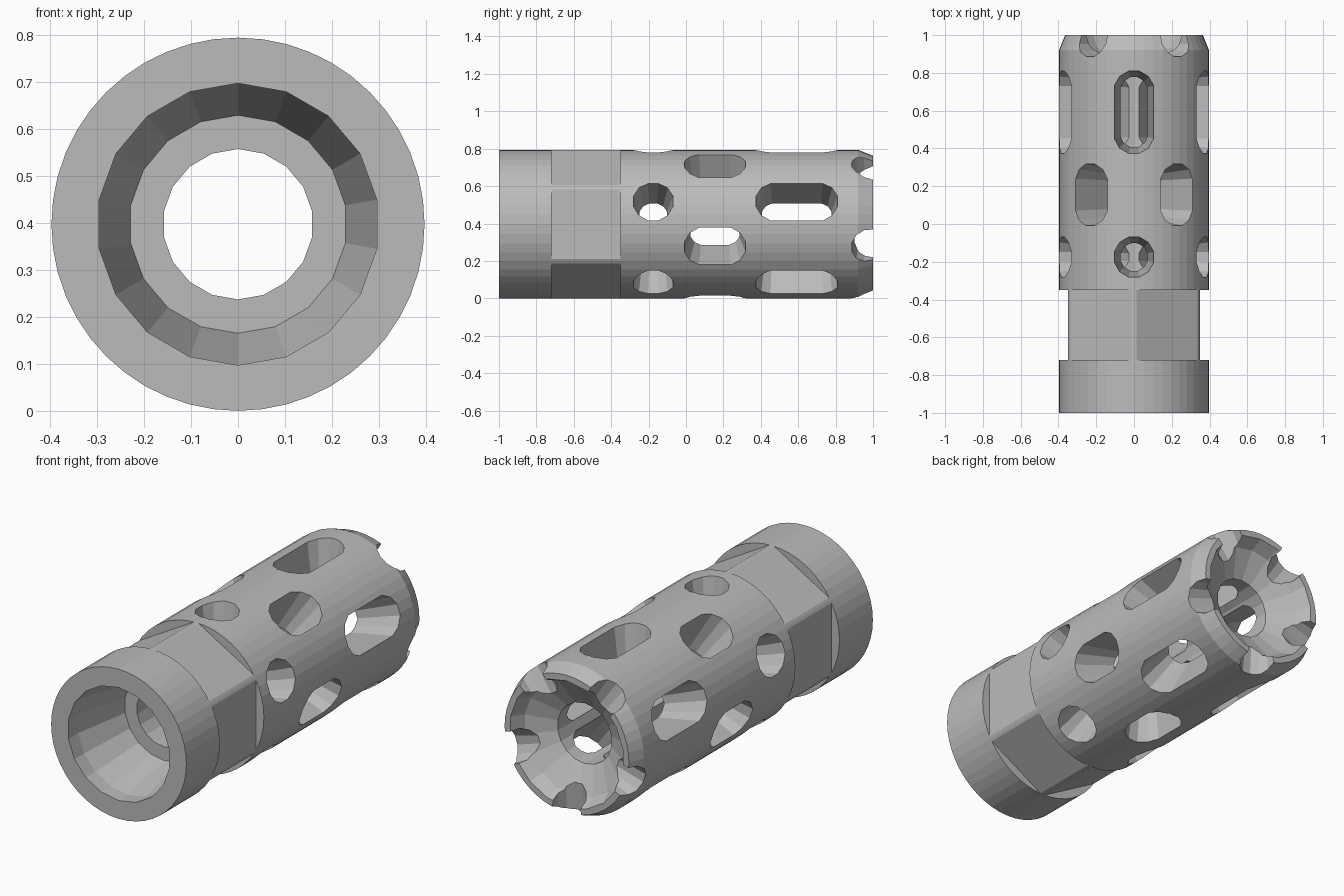
import bpy
import bmesh
from math import sin, cos, pi, radians
from mathutils import Matrix, Vector

RADIUS = 0.397
AXIS = Vector((0, 0, RADIUS))

cube = bpy.data.objects.get("Cube")
if cube:
    bpy.data.objects.remove(cube, do_unlink=True)

metal = bpy.data.materials.new("grey_metal")
metal.use_nodes = True
GREY = (0.5, 0.5, 0.5, 1)
metal.diffuse_color = GREY
metal.node_tree.nodes["Principled BSDF"].inputs["Base Color"].default_value = GREY


def make_object(name, bm):
    bmesh.ops.recalc_face_normals(bm, faces=bm.faces)
    mesh = bpy.data.meshes.new(name)
    bm.to_mesh(mesh)
    bm.free()
    mesh.materials.append(metal)
    obj = bpy.data.objects.new(name, mesh)
    bpy.context.collection.objects.link(obj)
    return obj


def loft(bm, rings):
    """Skin a list of point rings and cap both ends."""
    loops = [[bm.verts.new(p) for p in ring] for ring in rings]
    n = len(loops[0])
    for a, b in zip(loops, loops[1:]):
        for i in range(n):
            j = (i + 1) % n
            bm.faces.new((a[i], a[j], b[j], b[i]))
    bm.faces.new(loops[0])
    bm.faces.new(loops[-1])


def lathe(name, profile, sides):
    """Turn (y, radius) pairs about the long axis."""
    bm = bmesh.new()
    rings = []
    for y, r in profile:
        angles = [pi / 2 + 2 * pi * i / sides for i in range(sides)]
        rings.append([AXIS + Vector((r * cos(a), y, r * sin(a))) for a in angles])
    loft(bm, rings)
    return make_object(name, bm)


def add_port(bm, angle, y, half_len, outer, inner, sides=12):
    """Tapered round or slotted cutter pointing out from the axis."""
    out = Vector((cos(angle), 0, sin(angle)))
    side = Vector((-sin(angle), 0, cos(angle)))
    rings = []
    for dist in (0.12, 0.45):
        r = inner + (outer - inner) * (dist - 0.16) / (RADIUS - 0.16)
        ring = []
        for k in range(sides):
            t = 2 * pi * (k + 0.5) / sides
            shift = half_len if cos(t) > 0 else -half_len
            ring.append(AXIS + out * dist + side * r * sin(t)
                        + Vector((0, y + shift + r * cos(t), 0)))
        rings.append(ring)
    loft(bm, rings)


def cut(target, cutter):
    cutter.hide_render = True
    mod = target.modifiers.new("cut", "BOOLEAN")
    mod.operation = "DIFFERENCE"
    mod.solver = "EXACT"
    mod.object = cutter
    bpy.context.view_layer.objects.active = target
    bpy.ops.object.modifier_apply(modifier=mod.name)
    bpy.data.objects.remove(cutter, do_unlink=True)


# Outer body with a bevelled rear rim
body = lathe("ported_barrel", [(-1, RADIUS), (0.92, RADIUS), (1, 0.365)], 48)

# Wrench flats: six blocks shave the collar into a hexagon
bm = bmesh.new()
for i in range(6):
    place = (Matrix.Translation(AXIS) @ Matrix.Rotation(i * pi / 3, 4, "Y")
             @ Matrix.Translation((0.425, -0.535, 0))
             @ Matrix.Diagonal((0.15, 0.37, 0.395, 1)))
    bmesh.ops.create_cube(bm, size=1, matrix=place)
cut(body, make_object("flat_cutter", bm))

# Front socket, narrow bore and flared rear mouth
cut(body, lathe("bore_cutter", [
    (-1.05, 0.30), (-0.92, 0.30), (-0.62, 0.232), (-0.62, 0.16),
    (0.85, 0.16), (0.93, 0.30), (1, 0.335), (1.05, 0.36)], 18))

# Four rings of five ports, alternate rings turned by half a step
bm = bmesh.new()
for y, half_len, outer, inner, start in (
        (-0.175, 0, 0.11, 0.076, 90),
        (0.155, 0.057, 0.11, 0.076, 54),
        (0.592, 0.112, 0.11, 0.076, 90),
        (0.975, 0, 0.092, 0.07, 54)):
    for i in range(5):
        add_port(bm, radians(start + 72 * i), y, half_len, outer, inner)
cut(body, make_object("port_cutter", bm))
